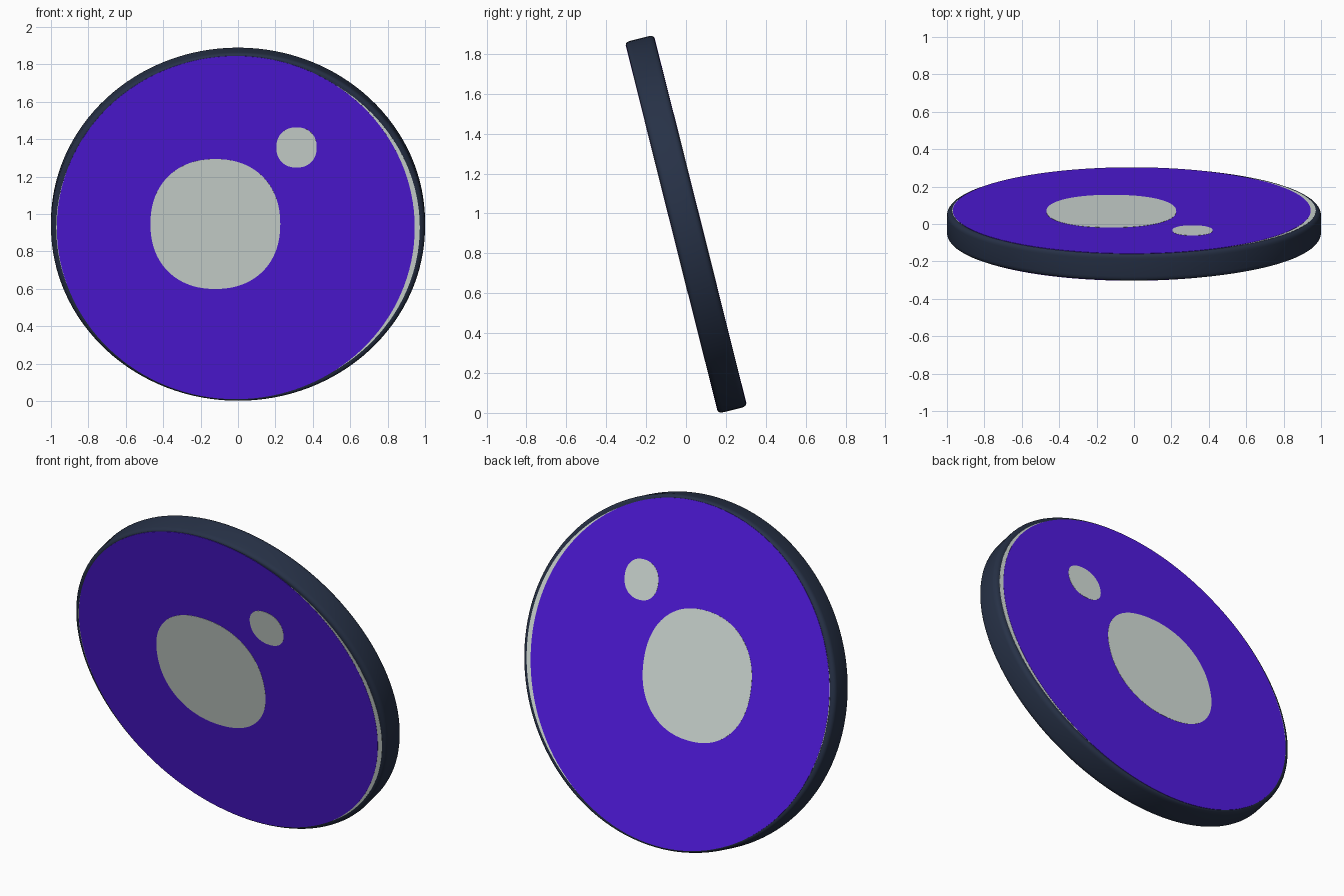
import bpy, bmesh, math
from mathutils import Matrix

cube = bpy.data.objects.get("Cube")
if cube:
    bpy.data.objects.remove(cube, do_unlink=True)

TILT = math.radians(14.1)
PLACE = Matrix.Translation((0, 0, 0.946)) @ Matrix.Rotation(TILT, 4, 'X')
HALF = 0.073      # half thickness of the disc
SIDES = 128


def material(name, color):
    m = bpy.data.materials.new(name)
    m.use_nodes = True
    m.diffuse_color = (*color, 1)
    bsdf = next(n for n in m.node_tree.nodes if n.type == 'BSDF_PRINCIPLED')
    bsdf.inputs["Base Color"].default_value = (*color, 1)
    return m


dark = material("dark slate", (0.020, 0.031, 0.062))
purple = material("deep purple", (0.087, 0.011, 0.78))
grey = material("pale grey", (0.70, 0.78, 0.74))


def oval(bm, cx, cz, rx, rz, y, power):
    """Ring of vertices in the disc plane; a higher power squares it off."""
    ring = []
    for i in range(SIDES):
        a = 2 * math.pi * i / SIDES
        c, s = math.cos(a), math.sin(a)
        x = math.copysign(abs(c) ** (2 / power), c)
        z = math.copysign(abs(s) ** (2 / power), s)
        ring.append(bm.verts.new((cx + rx * x, y, cz + rz * z)))
    return ring


def loft(name, rings, mat):
    """Skin and cap a stack of (cx, cz, rx, rz, y, power) rings."""
    bm = bmesh.new()
    loops = [oval(bm, *r) for r in rings]
    for a, b in zip(loops, loops[1:]):
        for i in range(SIDES):
            j = (i + 1) % SIDES
            bm.faces.new((a[i], a[j], b[j], b[i]))
    for cap in (loops[0], loops[-1]):
        bm.faces.new(cap)
    bmesh.ops.recalc_face_normals(bm, faces=bm.faces)
    bm.transform(PLACE)
    me = bpy.data.meshes.new(name)
    bm.to_mesh(me)
    bm.free()
    me.materials.append(mat)
    ob = bpy.data.objects.new(name, me)
    bpy.context.collection.objects.link(ob)
    bpy.ops.object.select_all(action='DESELECT')
    ob.select_set(True)
    bpy.context.view_layer.objects.active = ob
    bpy.ops.object.shade_smooth_by_angle(angle=math.radians(35))


# Dark disc with a rounded rim
edge = [math.radians(90 * k / 4) for k in range(5)]
half = [(0.026 * (1 - math.sin(a)), HALF - 0.026 * (1 - math.cos(a))) for a in edge]
section = [(i, -y) for i, y in half] + [(i, y) for i, y in reversed(half)]
loft("disc", [(0, 0, 1 - i, 0.960 - 0.5 * i, y, 2) for i, y in section], dark)

# Painted plates on both faces; the grey one shows as a crescent beside the purple
plates = [
    ("grey_crescent", 0.0, 0.0, 0.972, 0.931, 2.0, 0.001, grey),
    ("purple_face", -0.012, 0.0, 0.957, 0.946, 2.0, 0.002, purple),
    ("large_spot", -0.121, 0.02, 0.347, 0.358, 2.2, 0.003, grey),
    ("small_spot", 0.313, 0.442, 0.108, 0.111, 2.2, 0.003, grey),
]
for label, side in (("front", -1), ("back", 1)):
    for name, cx, cz, rx, rz, power, rise, mat in plates:
        depths = (side * (HALF - 0.002), side * (HALF + rise))
        loft(f"{label}_{name}", [(cx, cz, rx, rz, y, power) for y in depths], mat)
